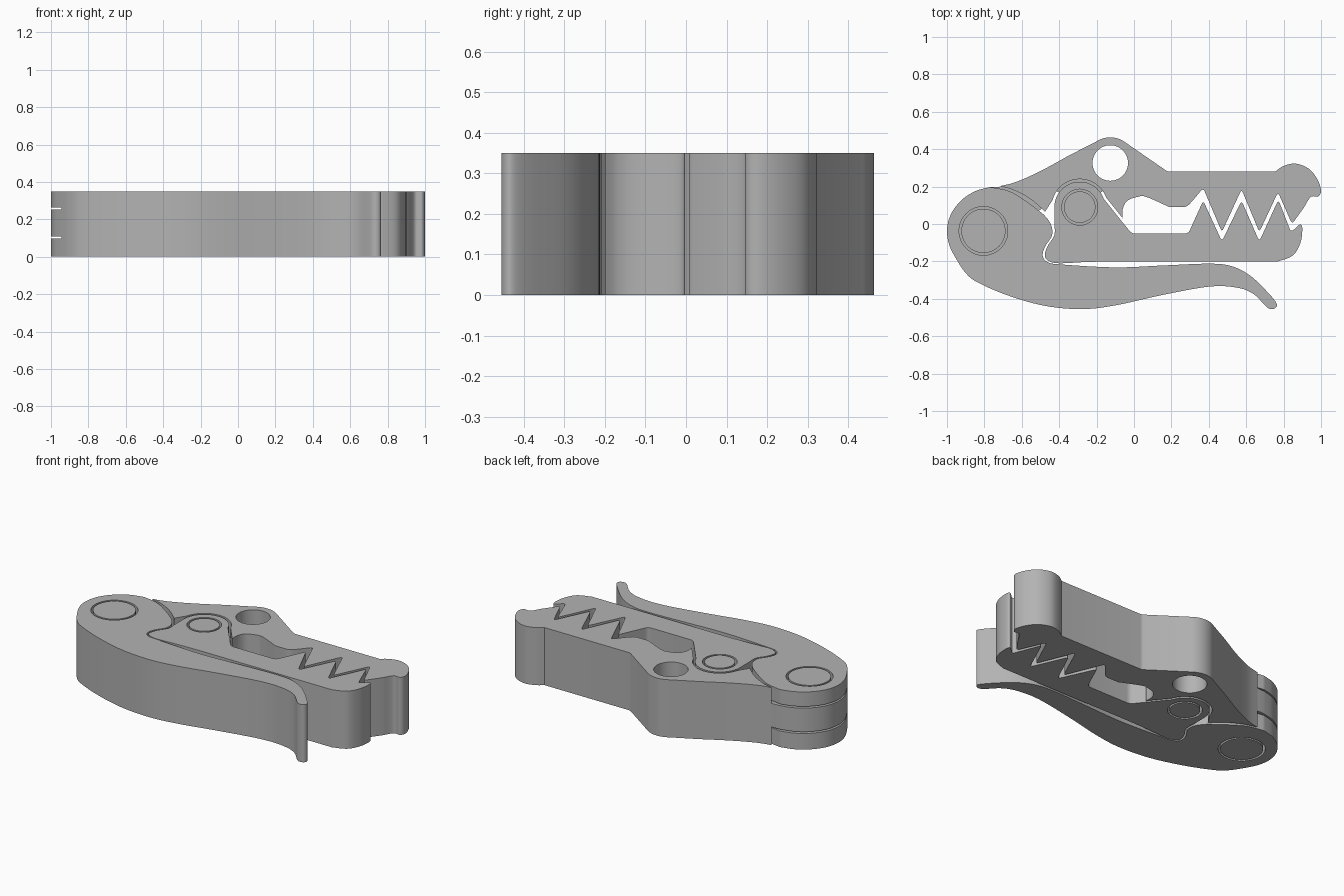
import bpy
import bmesh
from math import radians, cos, sin
from mathutils import Vector

if "Cube" in bpy.data.objects:
    bpy.data.objects.remove(bpy.data.objects["Cube"])

H = 0.35                      # full thickness
SLOT = (0.098, 0.262)         # hinge slot heights
TONGUE = (0.108, 0.252)       # hinge tongue heights
PIVOT, HINGE, EYE = (-0.805, -0.037), (-0.29, 0.09), (-0.127, 0.326)

gray = bpy.data.materials.new("plain gray")
gray.use_nodes = True
gray.diffuse_color = (0.45, 0.45, 0.45, 1)
gray.node_tree.nodes["Principled BSDF"].inputs["Base Color"].default_value = (0.45, 0.45, 0.45, 1)


def arc(centre, r, a, b, n=24):
    """Points on a circle between two angles in degrees."""
    angles = [radians(a + (b - a) * i / n) for i in range(n + 1)]
    return [(centre[0] + r * cos(t), centre[1] + r * sin(t)) for t in angles]


def smooth(pts, n=6):
    """Open smooth curve through the points."""
    p = [Vector(q) for q in [pts[0]] + pts + [pts[-1]]]
    out = []
    for a, b, c, d in zip(p, p[1:], p[2:], p[3:]):
        for i in range(n):
            t = i / n
            out.append(0.5 * (2 * b + (c - a) * t + (2 * a - 5 * b + 4 * c - d) * t * t
                              + (3 * b - a - 3 * c + d) * t ** 3))
    return [tuple(q) for q in out] + [pts[-1]]


def rounded(pts, d, n=6):
    """Polyline with every inner corner rounded off."""
    p = [Vector(q) for q in pts]
    out = [pts[0]]
    for a, b, c in zip(p, p[1:], p[2:]):
        s = b + (a - b).normalized() * d
        e = b + (c - b).normalized() * d
        for i in range(n + 1):
            t = i / n
            out.append(tuple(s * (1 - t) ** 2 + b * 2 * t * (1 - t) + e * t * t))
    return out + [pts[-1]]


def prism(name, pts, z0=0.0, z1=H):
    """Extrude a flat outline between two heights."""
    clean = [p for i, p in enumerate(pts)
             if (Vector(p) - Vector(pts[i - 1])).length > 0.0005]
    bm = bmesh.new()
    face = bm.faces.new([bm.verts.new((x, y, z0)) for x, y in clean])
    top = bmesh.ops.extrude_face_region(bm, geom=[face])["geom"]
    bmesh.ops.translate(bm, vec=(0, 0, z1 - z0),
                        verts=[v for v in top if isinstance(v, bmesh.types.BMVert)])
    bmesh.ops.recalc_face_normals(bm, faces=bm.faces)
    mesh = bpy.data.meshes.new(name)
    bm.to_mesh(mesh)
    bm.free()
    mesh.materials.append(gray)
    ob = bpy.data.objects.new(name, mesh)
    bpy.context.collection.objects.link(ob)
    return ob


def disc(name, centre, r, z0=0.0, z1=H):
    return prism(name, arc(centre, r, 0, 360, 64)[:-1], z0, z1)


def combine(ob, other, operation):
    """Apply one boolean and drop the helper."""
    mod = ob.modifiers.new(operation.lower(), "BOOLEAN")
    mod.object, mod.operation, mod.solver = other, operation, "EXACT"
    bpy.context.view_layer.objects.active = ob
    bpy.ops.object.modifier_apply(modifier=mod.name)
    bpy.data.objects.remove(other)


# Rounded pivot end shared by the lever and the tongue of the upper jaw
round_end = smooth([(-0.943, -0.2), (-0.985, -0.12), (-1, -0.035), (-0.98, 0.05),
                    (-0.925, 0.125), (-0.85, 0.175), (-0.77, 0.197)])

# Lever: long curved handle with a forked pivot end
lever_outline = (
    round_end
    + smooth([(-0.77, 0.197), (-0.665, 0.175), (-0.56, 0.11), (-0.48, 0.048)])
    + smooth([(-0.48, 0.048), (-0.445, 0), (-0.438, -0.06), (-0.475, -0.12), (-0.488, -0.17),
              (-0.46, -0.205), (-0.38, -0.217), (-0.1, -0.232), (0.15, -0.222),
              (0.4, -0.212), (0.52, -0.225), (0.62, -0.275), (0.71, -0.36), (0.76, -0.42),
              (0.76, -0.445), (0.735, -0.455), (0.705, -0.44), (0.64, -0.375),
              (0.55, -0.34), (0.4, -0.335), (0.15, -0.38), (-0.1, -0.435),
              (-0.28, -0.455), (-0.48, -0.437), (-0.68, -0.38), (-0.84, -0.31),
              (-0.9, -0.262), (-0.943, -0.2)])
)
lever = prism("lever", lever_outline)
combine(lever, prism("lever_slot", arc(PIVOT, 0.213, 230, 380) + [
    (-0.46, 0.05), (-0.45, 0.3), (-1.2, 0.3), (-1.2, -0.3)], *SLOT), "DIFFERENCE")
combine(lever, disc("pivot_hole", PIVOT, 0.13), "DIFFERENCE")

# Upper jaw: humped body with an eye hole, toothed edge and hooked nose
upper_outline = (
    smooth([(-0.716, 0.203), (-0.63, 0.225), (-0.5, 0.283), (-0.35, 0.365)])
    + arc(EYE, 0.137, 122, 52)
    + rounded([(-0.04, 0.432), (0.18, 0.28), (0.755, 0.28)], 0.01, 2)
    + smooth([(0.755, 0.28), (0.8, 0.31), (0.865, 0.323), (0.935, 0.295),
              (0.98, 0.24), (1, 0.18), (0.985, 0.147), (0.945, 0.145), (0.91, 0.09)])
    + rounded([(0.91, 0.09), (0.845, 0.0), (0.77, 0.17), (0.67, -0.043), (0.575, 0.185),
               (0.47, -0.043), (0.37, 0.192), (0.31, 0.12), (0.28, 0.09), (0.19, 0.09)], 0.02)
    + smooth([(0.19, 0.09), (0.065, 0.145), (0.02, 0.145), (-0.035, 0.125),
              (-0.06, 0.08), (-0.06, 0.03)])
    + arc(HINGE, 0.15, 20, 165)
    + [(-0.487, 0.062)]
    + smooth([(-0.475, 0.066), (-0.555, 0.134), (-0.64, 0.18), (-0.716, 0.203)])
)
upper_outline.remove((-0.487, 0.062))
upper = prism("upper_jaw", upper_outline)
combine(upper, disc("eye_hole", EYE, 0.095), "DIFFERENCE")
combine(upper, prism("pivot_tongue", arc(PIVOT, 0.2, 230, 380) + [
    (-0.5, 0.075), (-0.44, 0.14), (-0.5, 0.22), (-0.6, 0.2), (-0.7, 0.2)]
    + round_end[::-1], *TONGUE), "UNION")
combine(upper, prism("hinge_tongue", arc(HINGE, 0.165, 35, 145)
                     + arc(HINGE, 0.135, 145, 395, 48), *TONGUE), "UNION")
combine(upper, disc("pivot_pin", PIVOT, 0.118), "UNION")
combine(upper, disc("hinge_pin", HINGE, 0.084), "UNION")

# Lower jaw: straight toothed bar with a forked hinge lobe
lower_outline = (
    arc(HINGE, 0.136, 180, 20)
    + rounded([(-0.163, 0.136), (-0.012, -0.052), (0.29, -0.052), (0.37, 0.125),
               (0.47, -0.093), (0.575, 0.125), (0.67, -0.093), (0.772, 0.13),
               (0.84, -0.045), (0.875, -0.01)], 0.022)
    + smooth([(0.875, -0.01), (0.893, -0.003), (0.9, -0.03), (0.89, -0.1),
              (0.85, -0.168), (0.77, -0.2)])
    + smooth([(-0.1, -0.2), (-0.25, -0.203), (-0.4, -0.21), (-0.455, -0.198), (-0.477, -0.17),
              (-0.463, -0.12), (-0.426, -0.06), (-0.426, 0.0)])
)
lower = prism("lower_jaw", lower_outline)
combine(lower, disc("hinge_slot", HINGE, 0.151, *SLOT), "DIFFERENCE")
combine(lower, disc("hinge_hole", HINGE, 0.096), "DIFFERENCE")

# Smooth curved walls, crisp rims
bpy.ops.object.select_all(action="DESELECT")
for ob in (lever, upper, lower):
    ob.select_set(True)
bpy.context.view_layer.objects.active = lever
bpy.ops.object.shade_smooth_by_angle(angle=radians(30))
